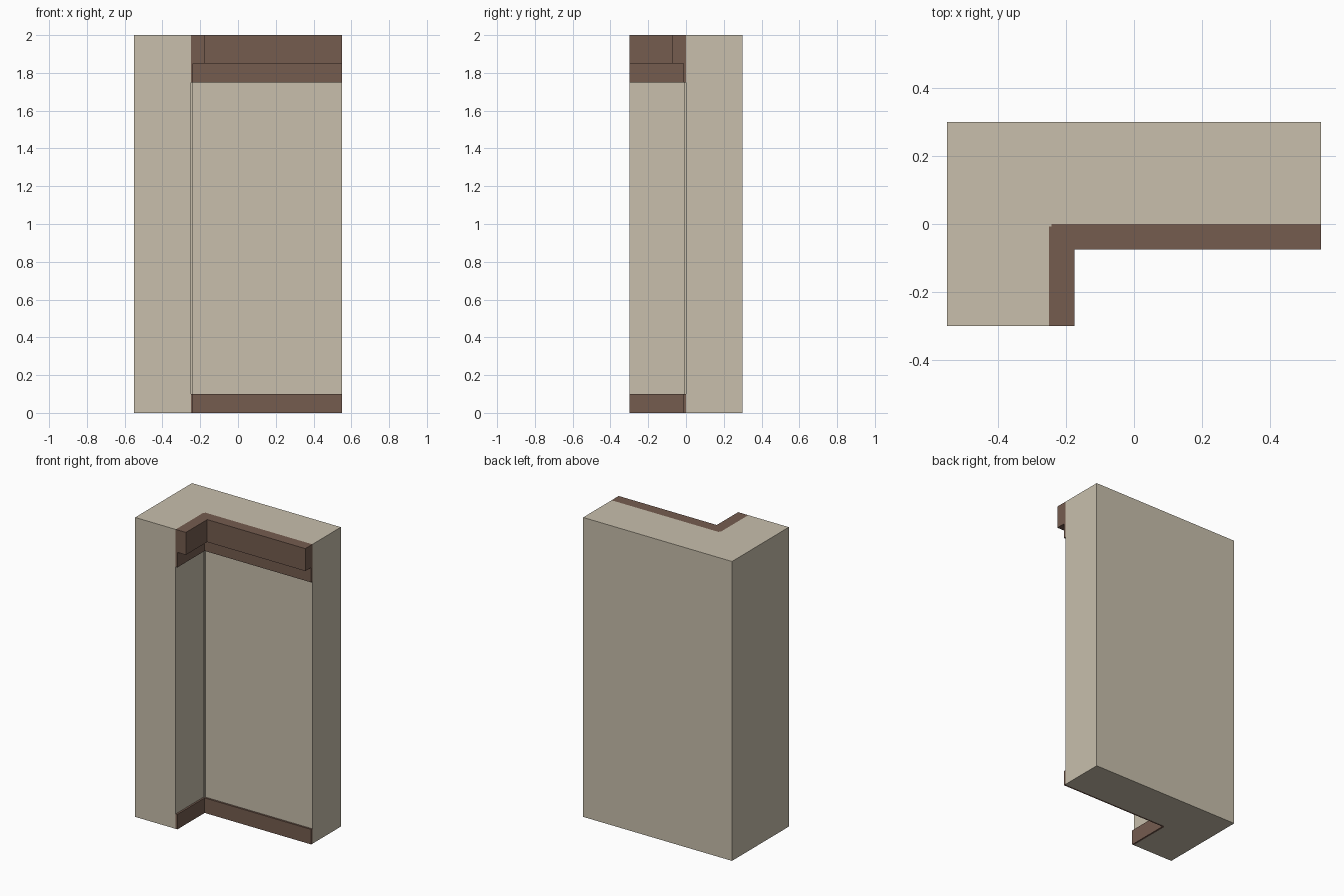
import bpy, bmesh

if "Cube" in bpy.data.objects:
    bpy.data.objects.remove(bpy.data.objects["Cube"])

def material(name, rgb):
    m = bpy.data.materials.new(name)
    m.diffuse_color = (*rgb, 1)
    m.use_nodes = True
    m.node_tree.nodes["Principled BSDF"].inputs["Base Color"].default_value = m.diffuse_color
    return m

plaster = material("warm plaster", (0.578, 0.521, 0.413))
wood = material("brown wood", (0.178, 0.107, 0.078))

def prism(name, outline, z0, z1, mat):
    """Extrude a counter-clockwise plan outline from z0 to z1."""
    bm = bmesh.new()
    face = bm.faces.new([bm.verts.new((x, y, z0)) for x, y in outline])
    ext = bmesh.ops.extrude_face_region(bm, geom=[face], use_keep_orig=True)
    top = [v for v in ext["geom"] if isinstance(v, bmesh.types.BMVert)]
    bmesh.ops.translate(bm, verts=top, vec=(0, 0, z1 - z0))
    bmesh.ops.recalc_face_normals(bm, faces=bm.faces)
    me = bpy.data.meshes.new(name)
    bm.to_mesh(me)
    bm.free()
    me.materials.append(mat)
    ob = bpy.data.objects.new(name, me)
    bpy.context.collection.objects.link(ob)
    return ob

X, Y = 0.55, 0.30      # half width, half depth
CX, CY = -0.25, 0.0    # inner corner of the wall
S = 0.008              # small step in the inner corner

corner = [(CX, -Y), (CX, CY - S), (CX + S, CY - S), (CX + S, CY), (X, CY)]

# L-shaped wall
prism("corner_wall", [(-X, -Y)] + corner + [(X, Y), (-X, Y)], 0, 2, plaster)

# Trim strips following the inside of the corner
def trim(name, t, z0, z1):
    inner = [(X, CY - t), (CX + t, CY - t), (CX + t, -Y)]
    prism(name, corner + inner, z0, z1, wood)

trim("baseboard", 0.0125, 0, 0.10)
trim("cornice_backing", 0.0125, 1.75, 1.85)
trim("cornice_beam", 0.075, 1.85, 2.0)
